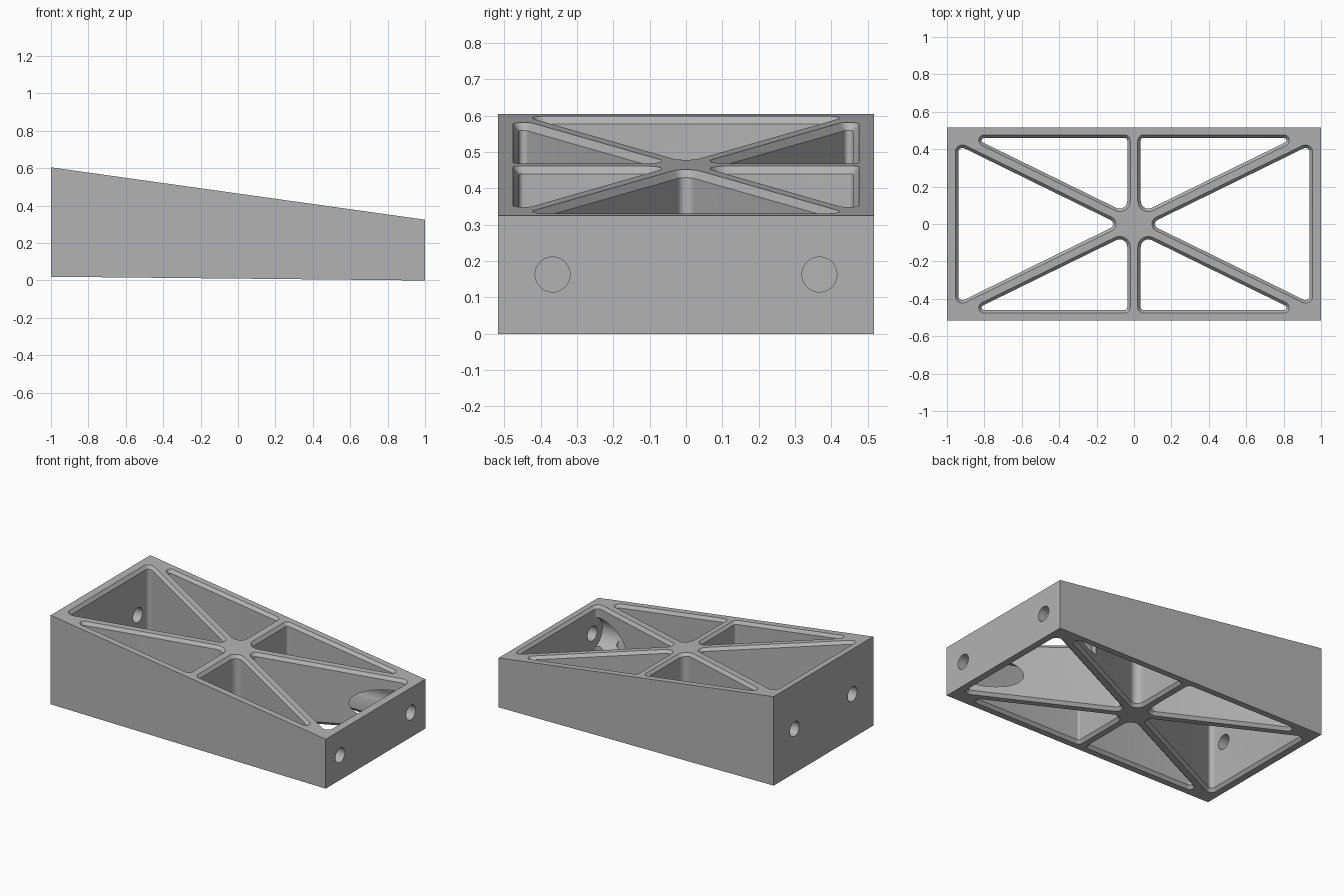
import bpy
import bmesh
import math
from mathutils import Vector, Matrix

old = bpy.data.objects.get("Cube")
if old:
    bpy.data.objects.remove(old, do_unlink=True)

grey = bpy.data.materials.new("plain_grey")
grey.use_nodes = True
grey.diffuse_color = (0.45, 0.45, 0.45, 1)
grey.node_tree.nodes["Principled BSDF"].inputs["Base Color"].default_value = (0.45, 0.45, 0.45, 1)

HALF_WIDTH = 0.517
CHAMFER = 0.016
DROP = 0.02
ARC_STEPS = 10


def top_z(x):
    return 0.465 - 0.14 * x


def bottom_z(x):
    return 0.01 * (1 - x)


def make_object(name, bm):
    bmesh.ops.recalc_face_normals(bm, faces=bm.faces)
    mesh = bpy.data.meshes.new(name)
    bm.to_mesh(mesh)
    bm.free()
    obj = bpy.data.objects.new(name, mesh)
    bpy.context.collection.objects.link(obj)
    return obj


def rounded_outline(corners, radii, inset):
    """Outline of a counter-clockwise triangle with rounded corners."""
    points = []
    for i, radius in enumerate(radii):
        v = Vector(corners[i])
        d_in = (v - Vector(corners[i - 1])).normalized()
        d_out = (Vector(corners[(i + 1) % 3]) - v).normalized()
        bisector = (d_out - d_in).normalized()
        half = d_out.angle(-d_in) / 2
        centre = v + bisector * radius / math.sin(half)
        start = math.atan2(-d_in.x, d_in.y)
        sweep = math.pi - 2 * half
        for k in range(ARC_STEPS + 1):
            a = start + sweep * k / ARC_STEPS
            points.append(centre + (radius - inset) * Vector((math.cos(a), math.sin(a))))
    return points


def pocket_cutter(corners, radii, sx, sy):
    """Through pocket with a chamfer following the sloped top and bottom."""
    bm = bmesh.new()
    levels = [(-CHAMFER, top_z, DROP), (CHAMFER, top_z, -DROP),
              (CHAMFER, bottom_z, DROP), (-CHAMFER, bottom_z, -DROP)]
    rings = []
    for inset, height, shift in levels:
        ring = []
        for p in rounded_outline(corners, radii, inset):
            x = p.x * sx
            ring.append(bm.verts.new((x, p.y * sy, height(x) + shift)))
        rings.append(ring)
    count = len(rings[0])
    for a, b in zip(rings, rings[1:]):
        for i in range(count):
            j = (i + 1) % count
            bm.faces.new((a[i], a[j], b[j], b[i]))
    # sloped caps are planar
    bm.faces.new(rings[0])
    bm.faces.new(rings[-1])
    return make_object("pocket_cutter", bm)


def bore_cutter(x0, x1, y, z, radius):
    bm = bmesh.new()
    place = Matrix.Translation(((x0 + x1) / 2, y, z)) @ Matrix.Rotation(math.pi / 2, 4, 'Y')
    bmesh.ops.create_cone(bm, cap_ends=True, segments=48, radius1=radius,
                          radius2=radius, depth=abs(x1 - x0), matrix=place)
    return make_object("bore_cutter", bm)


# Wedge-shaped block
bm = bmesh.new()
profile = [(-1, bottom_z(-1)), (1, bottom_z(1)), (1, top_z(1)), (-1, top_z(-1))]
side = bm.faces.new([bm.verts.new((x, -HALF_WIDTH, z)) for x, z in profile])
grown = bmesh.ops.extrude_face_region(bm, geom=[side])
bmesh.ops.translate(bm, vec=(0, 2 * HALF_WIDTH, 0),
                    verts=[g for g in grown["geom"] if isinstance(g, bmesh.types.BMVert)])
frame = make_object("wedge_frame", bm)
frame.data.materials.append(grey)

# Pocket triangles, bounded by the ribs and the outer walls
SLOPE, RIB, END, SIDE = 0.49, 0.022, 0.955, 0.476
reach = SLOPE * END - RIB
end_pocket = [(RIB / SLOPE, 0), (END, -reach), (END, reach)]
side_pocket = [(0.02, SLOPE * 0.02 + RIB), ((SIDE - RIB) / SLOPE, SIDE), (0.02, SIDE)]

cutters = []
for sx in (1, -1):
    cutters.append(pocket_cutter(end_pocket, (0.04, 0.038, 0.038), sx, 1))
    for sy in (1, -1):
        cutters.append(pocket_cutter(side_pocket, (0.057, 0.029, 0.03), sx, sy))

# Screw holes in both end walls, with head clearance through the ribs at the low end
for sy in (1, -1):
    cutters.append(bore_cutter(0.85, 1.1, sy * 0.367, 0.163, 0.048))
    cutters.append(bore_cutter(0.55, 0.937, sy * 0.367, 0.163, 0.102))
    cutters.append(bore_cutter(-1.1, -0.85, sy * 0.3, 0.31, 0.048))

bpy.context.view_layer.objects.active = frame
for cutter in cutters:
    cutter.hide_render = True
    mod = frame.modifiers.new("cut", 'BOOLEAN')
    mod.operation = 'DIFFERENCE'
    mod.solver = 'EXACT'
    mod.object = cutter
    bpy.ops.object.modifier_apply(modifier=mod.name)
    bpy.data.objects.remove(cutter, do_unlink=True)

# Smooth round corners, crisp edges
bpy.ops.object.select_all(action='DESELECT')
frame.select_set(True)
bpy.ops.object.shade_smooth_by_angle(angle=math.radians(30))
